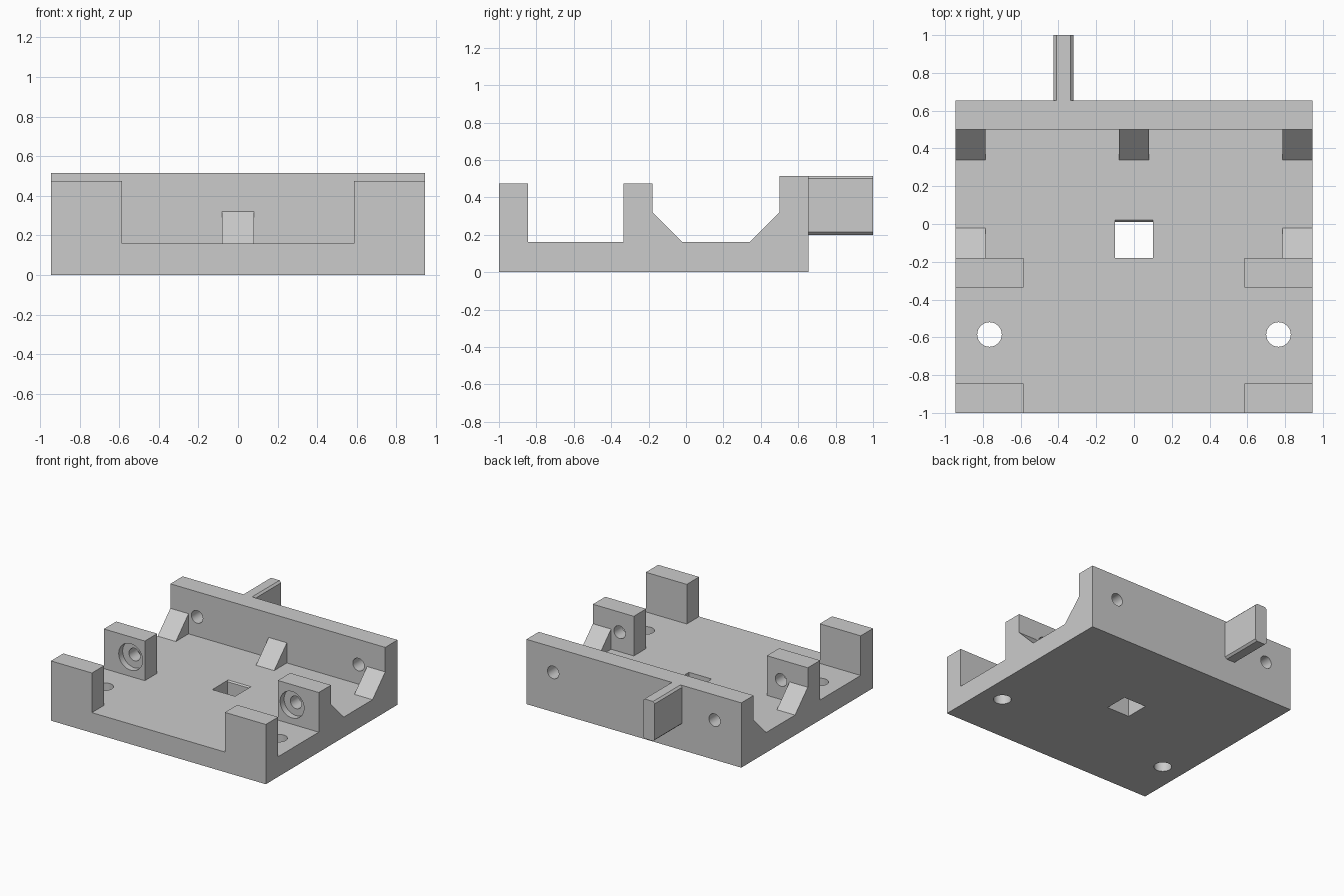
import bpy, bmesh, math
from mathutils import Matrix

cube = bpy.data.objects.get("Cube")
if cube:
    bpy.data.objects.remove(cube, do_unlink=True)

grey = bpy.data.materials.new("light grey")
grey.use_nodes = True
grey.diffuse_color = (0.6, 0.6, 0.6, 1)
grey.node_tree.nodes["Principled BSDF"].inputs["Base Color"].default_value = (0.6, 0.6, 0.6, 1)


def finish(name, bm):
    bmesh.ops.recalc_face_normals(bm, faces=bm.faces)
    mesh = bpy.data.meshes.new(name)
    bm.to_mesh(mesh)
    bm.free()
    mesh.materials.append(grey)
    obj = bpy.data.objects.new(name, mesh)
    bpy.context.collection.objects.link(obj)
    return obj


def prism(name, profile, x0, x1):
    """Extrude a (y, z) profile along x."""
    bm = bmesh.new()
    face = bm.faces.new([bm.verts.new((x0, y, z)) for y, z in profile])
    out = bmesh.ops.extrude_face_region(bm, geom=[face])
    moved = [v for v in out["geom"] if isinstance(v, bmesh.types.BMVert)]
    bmesh.ops.translate(bm, verts=moved, vec=(x1 - x0, 0, 0))
    return finish(name, bm)


def block(name, x, y, z):
    return prism(name, [(y[0], z[0]), (y[1], z[0]), (y[1], z[1]), (y[0], z[1])], *x)


def cylinder(name, centre, radius, depth, along_y):
    bm = bmesh.new()
    turn = Matrix.Rotation(math.pi / 2 if along_y else 0, 4, "X")
    bmesh.ops.create_cone(bm, cap_ends=True, segments=48, radius1=radius, radius2=radius,
                          depth=depth, matrix=Matrix.Translation(centre) @ turn)
    return finish(name, bm)


HALF, FLOOR, TOP, POST = 0.945, 0.16, 0.515, 0.475
WALL, BACK = 0.5, 0.655

# Tray: full side outline with posts, gussets and back wall
tray = prism("tray", [
    (-1, 0), (BACK, 0), (BACK, TOP), (WALL, TOP), (WALL, 0.32), (0.34, FLOOR),
    (-0.02, FLOOR), (-0.18, 0.32), (-0.18, POST), (-0.335, POST), (-0.335, FLOOR),
    (-0.845, FLOOR), (-0.845, POST), (-1, POST)], -HALF, HALF)

# Open middle between the posts and between the gussets
cutters = [
    block("post_gap_cutter", (-0.585, 0.585), (-1.1, -0.18), (FLOOR, 0.7)),
    block("middle_gusset_cutter", (-0.785, 0.785), (-0.18, 0.1), (FLOOR, 0.7)),
    prism("square_hole_cutter", [(-0.18, -0.1), (0.01, -0.1), (0.01, 0.15), (0.02, 0.16),
                                 (0.02, 0.3), (-0.18, 0.3)], -0.1, 0.1),
]

# Screw holes, counterbores and gusset gaps, one set per side
for side, s in (("left", 1), ("right", -1)):
    cutters += [
        block(side + "_gusset_gap_cutter", sorted((s * 0.08, s * 0.785)), (0.2, WALL), (FLOOR, 0.7)),
        cylinder(side + "_floor_hole_cutter", (s * 0.765, -0.585, 0.05), 0.065, 0.4, False),
        cylinder(side + "_post_hole_cutter", (s * 0.71, -0.25, 0.315), 0.05, 0.4, True),
        cylinder(side + "_counterbore_cutter", (s * 0.71, -0.385, 0.315), 0.105, 0.2, True),
        cylinder(side + "_wall_hole_cutter", (s * 0.71, 0.58, 0.315), 0.05, 0.4, True),
    ]

for cutter in cutters:
    cutter.hide_render = True
    mod = tray.modifiers.new(cutter.name, "BOOLEAN")
    mod.operation, mod.solver, mod.object = "DIFFERENCE", "EXACT", cutter

# Bake the cuts, then drop the cutters
graph = bpy.context.evaluated_depsgraph_get()
cut_mesh = bpy.data.meshes.new_from_object(tray.evaluated_get(graph))
tray.modifiers.clear()
tray.data = cut_mesh
tray.data.materials.clear()
tray.data.materials.append(grey)
for cutter in cutters:
    bpy.data.objects.remove(cutter, do_unlink=True)

# Rear fin with chamfered long edges
fin = block("rear_fin", (-0.425, -0.32), (BACK, 1), (0.2, TOP))
bm = bmesh.new()
bm.from_mesh(fin.data)
long_edges = [e for e in bm.edges if abs(e.verts[0].co.y - e.verts[1].co.y) > 0.1]
bmesh.ops.bevel(bm, geom=long_edges, offset=0.015, segments=1, affect="EDGES")
bm.to_mesh(fin.data)
bm.free()

# Smooth hole walls, keep edges sharp
bpy.ops.object.select_all(action="DESELECT")
tray.select_set(True)
bpy.context.view_layer.objects.active = tray
bpy.ops.object.shade_smooth_by_angle(angle=math.radians(30))
